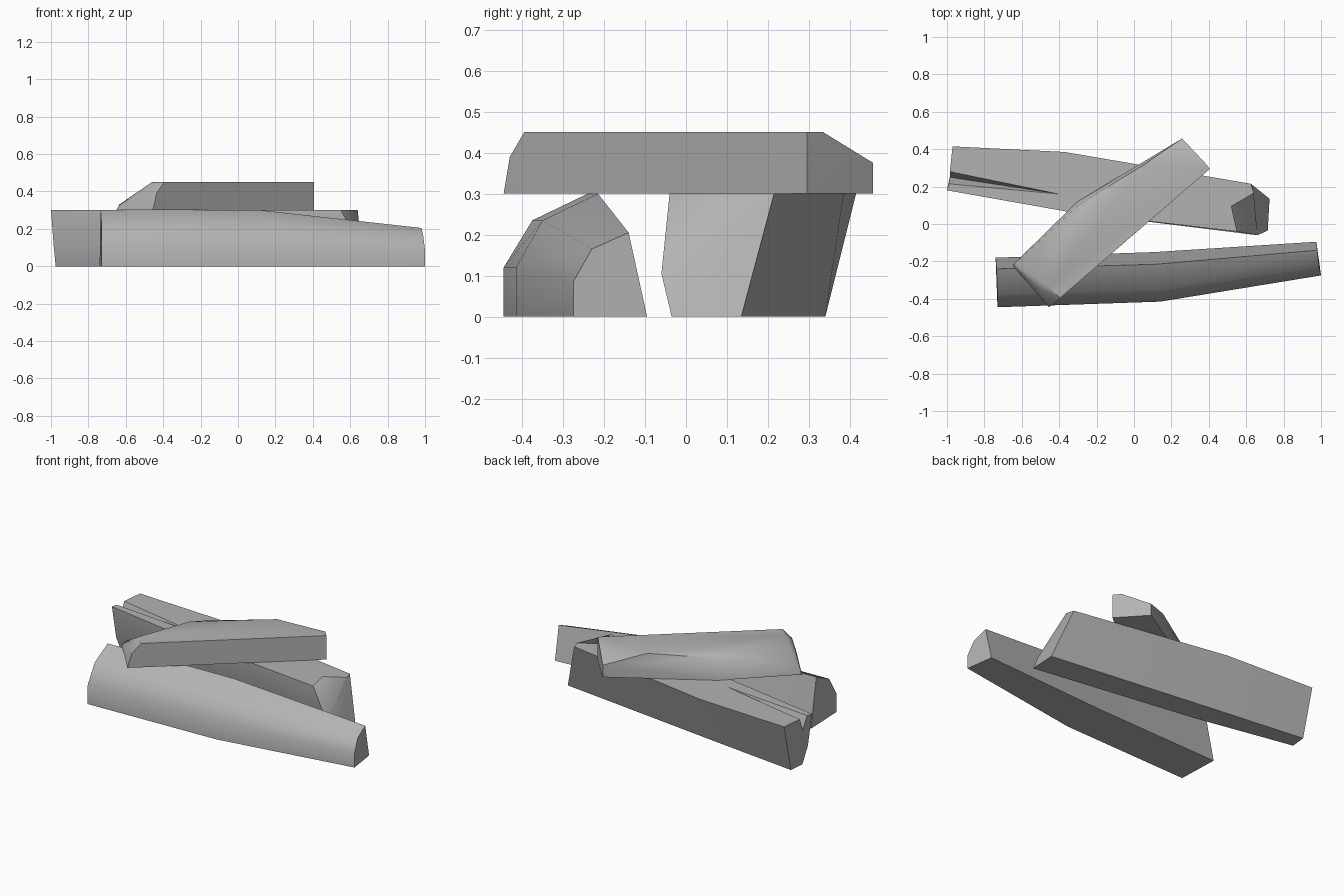
import bpy, bmesh, math

default_cube = bpy.data.objects.get("Cube")
if default_cube:
    bpy.data.objects.remove(default_cube, do_unlink=True)

# One plain grey for the whole pile
GREY = (0.45, 0.45, 0.45, 1)
grey = bpy.data.materials.new("plain grey")
grey.use_nodes = True
grey.diffuse_color = GREY
grey.node_tree.nodes["Principled BSDF"].inputs["Base Color"].default_value = GREY


def finish(name, bm, angle=40):
    """Clean the mesh, add it to the scene and shade it with sharp edges kept."""
    bmesh.ops.remove_doubles(bm, verts=bm.verts[:], dist=0.0005)
    bmesh.ops.dissolve_degenerate(bm, edges=bm.edges[:], dist=0.0005)
    bmesh.ops.recalc_face_normals(bm, faces=bm.faces[:])
    mesh = bpy.data.meshes.new(name)
    bm.to_mesh(mesh)
    bm.free()
    mesh.materials.append(grey)
    obj = bpy.data.objects.new(name, mesh)
    bpy.context.collection.objects.link(obj)
    bpy.ops.object.select_all(action="DESELECT")
    obj.select_set(True)
    bpy.context.view_layer.objects.active = obj
    bpy.ops.object.shade_smooth_by_angle(angle=math.radians(angle))
    return obj


def loft(name, sections, end_caps=None):
    """Skin matching cross-sections; the last end may be closed by several faces."""
    bm = bmesh.new()
    rings = [[bm.verts.new(point) for point in section] for section in sections]
    count = len(rings[0])
    for ring, following in zip(rings, rings[1:]):
        for i in range(count):
            j = (i + 1) % count
            bm.faces.new((ring[i], ring[j], following[j], following[i]))
    bm.faces.new(rings[0])
    for cap in end_caps or [range(count)]:
        bm.faces.new([rings[-1][i] for i in cap])
    return finish(name, bm)


def hull(name, points):
    """Faceted block wrapped tightly around a few corner points."""
    bm = bmesh.new()
    verts = [bm.verts.new(point) for point in points]
    result = bmesh.ops.convex_hull(bm, input=verts)
    loose = {v for v in result["geom_interior"] + result["geom_unused"]
             if isinstance(v, bmesh.types.BMVert)}
    bmesh.ops.delete(bm, geom=list(loose), context="VERTS")
    bmesh.ops.dissolve_limit(bm, angle_limit=math.radians(1),
                             verts=bm.verts[:], edges=bm.edges[:])
    return finish(name, bm)


# Front log: rounded front, leaning back wall, thinner towards its left end
loft("front_log", [
    [(-.73, -.445, 0), (-.73, -.445, .12), (-.73, -.375, .235),
     (-.735, -.24, .3), (-.74, -.18, 0)],
    [(.14, -.415, 0), (.14, -.415, .12), (.135, -.35, .235),
     (.12, -.215, .3), (.11, -.15, 0)],
    [(1, -.275, 0), (1, -.275, .085), (.99, -.23, .165),
     (.98, -.14, .205), (.975, -.095, 0)],
])

# Back log: a split in the top at one end and a chipped corner at the other
split_tip = (-.4, .16, .3)
chip_back, chip_inner, chip_front = (.64, .165, .3), (.52, .095, .3), (.55, -.04, .3)
loft("back_log", [
    [(-.965, .34, 0), (-.97, .415, .3), (-.985, .28, .3), (-.985, .25, .22),
     (-.99, .215, .3), (-1, .18, .3), (-.985, .2, .105), (-.975, .24, 0)],
    [(-.37, .27, 0), (-.37, .385, .3), split_tip, split_tip,
     split_tip, (-.35, .065, .3), (-.35, .08, .105), (-.35, .12, 0)],
    [(.725, .135, 0), (.625, .215, .3), chip_back, chip_back,
     chip_inner, chip_front, (.66, -.06, .105), (.715, -.035, 0)],
], end_caps=[(2, 4, 5, 6), (0, 1, 2, 6, 7)])

# Top log: lies across the other two, with worn upper corners
hull("top_log", [
    # underside
    (-.455, -.445, .3), (-.65, -.22, .3), (-.305, .118, .3),
    (.257, .457, .3), (.406, .295, .3),
    # upper edge along the back wall
    (-.635, -.21, .33), (-.295, .103, .43), (.05, .315, .45), (.257, .457, .375),
    # flat top
    (.406, .295, .45), (.372, .335, .45), (-.34, 0, .45),
    (-.46, -.335, .45), (-.395, -.395, .45),
    # broken end
    (-.435, -.43, .39), (-.5, -.35, .41),
])
